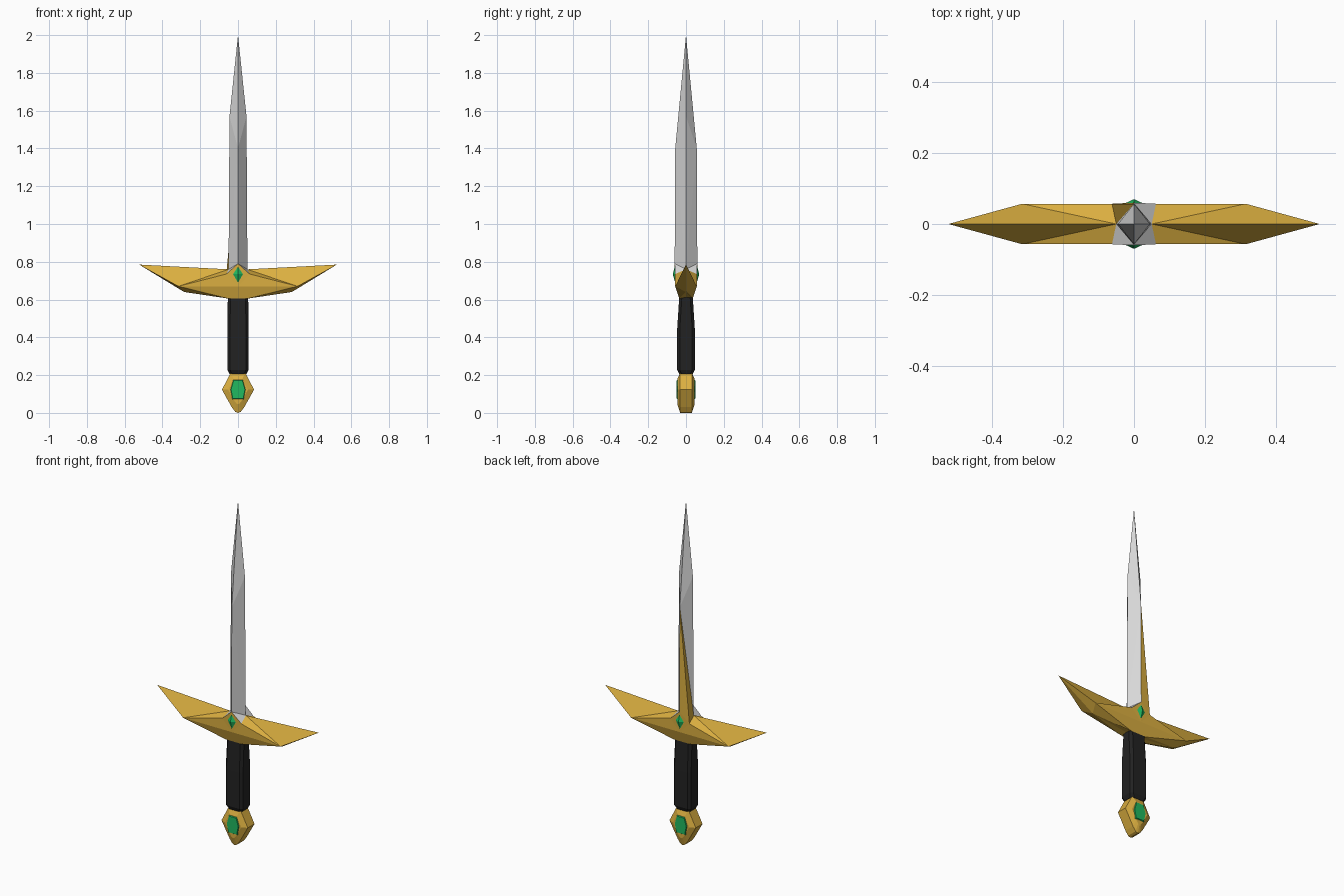
import bpy, bmesh
from mathutils import Vector

cube = bpy.data.objects.get("Cube")
if cube:
    bpy.data.objects.remove(cube, do_unlink=True)


def material(name, rgb):
    m = bpy.data.materials.new(name)
    m.use_nodes = True
    m.diffuse_color = (*rgb, 1)
    bsdf = next(n for n in m.node_tree.nodes if n.type == 'BSDF_PRINCIPLED')
    bsdf.inputs["Base Color"].default_value = (*rgb, 1)
    return m


STEEL = material("steel grey", (0.68, 0.68, 0.68))
GOLD = material("gold", (0.71, 0.43, 0.052))
BLACK = material("black leather", (0.016, 0.016, 0.016))
GREEN = material("emerald green", (0.015, 0.48, 0.115))


def finish(name, bm, *mats):
    bmesh.ops.remove_doubles(bm, verts=bm.verts, dist=0.0005)
    bmesh.ops.recalc_face_normals(bm, faces=bm.faces)
    me = bpy.data.meshes.new(name)
    bm.to_mesh(me)
    bm.free()
    for m in mats:
        me.materials.append(m)
    ob = bpy.data.objects.new(name, me)
    bpy.context.collection.objects.link(ob)
    return ob


def four_way(points, faces, rule=None):
    """Mirror faces of one quadrant over x and y; rule picks a material."""
    bm = bmesh.new()
    for sx in (1, -1):
        for sy in (1, -1):
            for key in faces:
                loop = key if sx * sy > 0 else key[::-1]
                vs = [bm.verts.new((points[k][0] * sx, points[k][1] * sy, points[k][2]))
                      for k in loop]
                f = bm.faces.new(vs)
                if rule:
                    f.material_index = rule(key, sx, sy)
    return bm


def loft(rings, cap=True):
    """Skin a list of equal-length closed rings of points."""
    bm = bmesh.new()
    vr = [[bm.verts.new(p) for p in r] for r in rings]
    n = len(vr[0])
    for a, b in zip(vr, vr[1:]):
        for i in range(n):
            bm.faces.new((a[i], a[(i + 1) % n], b[(i + 1) % n], b[i]))
    if cap:
        bm.faces.new(vr[0][::-1])
        bm.faces.new(vr[-1])
    return bm


# Shared corner points of one quadrant (blade and guard meet on X, C, Y)
P = {
    "T": (0, 0, 2.0), "E": (0.045, 0, 1.57), "K": (0, 0.057, 1.40),
    "X": (0.05, 0, 0.76), "C": (0.062, 0.057, 0.735), "Y": (0, 0.06, 0.79),
    "G": (0.523, 0, 0.785), "S": (0.315, 0.057, 0.67), "M": (0, 0.057, 0.67),
    "L": (0.285, 0, 0.64), "B": (0.05, 0.036, 0.605), "D": (0, 0.036, 0.605),
    "O": (0, 0, 0.605),
}

# Blade: diamond section, with one gilded flare at the back
finish("blade", four_way(
    P, ["TKE", "KXE", "KYC", "KCX"] [:2] + ["KYX", "YCX"],
    None), STEEL)
flare = bmesh.new()
pt = {k: Vector((-P[k][0], P[k][1], P[k][2])) for k in "KYCX"}
for tri in ("KCY", "KXC"):
    flare.faces.new([flare.verts.new(pt[k]) for k in tri])
finish("gilded_flare", flare, GOLD)

# Crossguard: swept wings with a faceted underside
finish("crossguard", four_way(
    P, ["GXS", "SXC", "SCM", "CYM", "GSL", "SBL", "SMDB", "LBDO"]), GOLD)

# Diamond gems on both sides of the guard
for side, s in (("front", -1), ("back", 1)):
    bm = bmesh.new()
    rim = [(0.037, 0.735), (0, 0.797), (-0.037, 0.735), (0, 0.673)]
    ring = [bm.verts.new((x, s * 0.053, z)) for x, z in rim]
    peak = bm.verts.new((0, s * 0.07, 0.735))
    for i in range(4):
        bm.faces.new((ring[i], ring[(i + 1) % 4], peak))
    bm.faces.new(ring[::-1])
    finish(side + "_guard_gem", bm, GREEN)


# Grip: chamfered section, thinner towards the guard
def grip_ring(w, d, z):
    c = 0.014
    q = [(w, d - c), (w - c, d)]
    pts = q + [(-x, y) for x, y in q[::-1]]
    pts += [(-x, -y) for x, y in pts]
    return [(x, y, z) for x, y in pts]


finish("grip", loft([grip_ring(0.045, 0.036, 0.205), grip_ring(0.056, 0.047, 0.228),
                     grip_ring(0.056, 0.047, 0.44), grip_ring(0.054, 0.036, 0.61)]), BLACK)

# Pommel: bevelled plate with a raised face on each side
half = [(0.038, 0.213), (0.085, 0.123), (0.033, 0.03), (0.015, 0.006)]
outline = half + [(0, 0.0)] + [(-x, z) for x, z in half[::-1]]


def pommel_ring(k, y):
    return [(x * k, y, 0.123 + (z - 0.123) * k) for x, z in outline]


finish("pommel", loft([pommel_ring(0.62, -0.046), pommel_ring(1, -0.031),
                       pommel_ring(1, 0.031), pommel_ring(0.62, 0.046)]), GOLD)

# Flat gems set into the pommel
gem = [(0.026, 0.176), (0.041, 0.123), (0.03, 0.071),
       (-0.03, 0.071), (-0.041, 0.123), (-0.026, 0.176)]
for side, s in (("front", -1), ("back", 1)):
    finish(side + "_pommel_gem", loft(
        [[(x, s * 0.043, z) for x, z in gem],
         [(x * 0.9, s * 0.051, 0.123 + (z - 0.123) * 0.9) for x, z in gem]]), GREEN)
